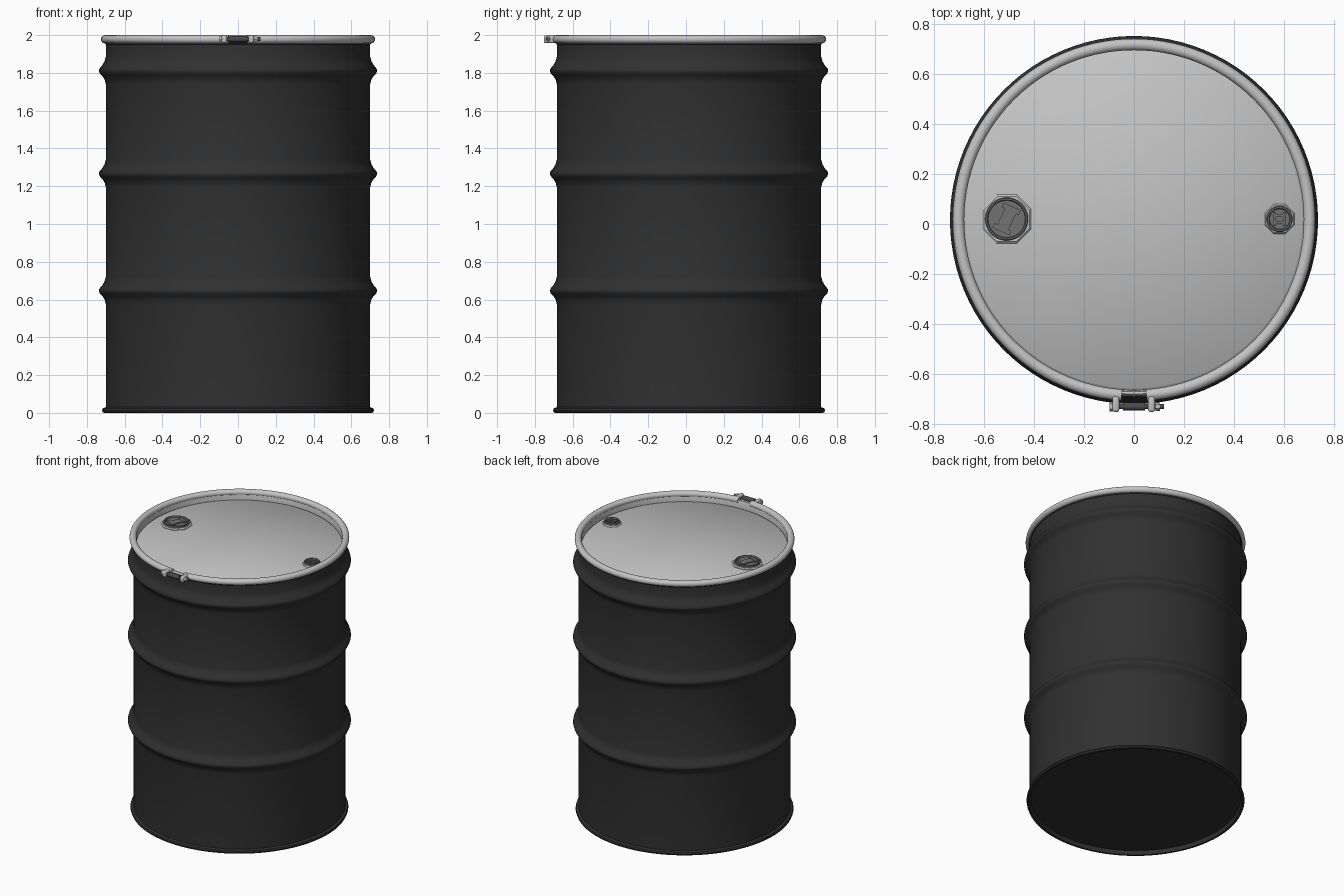
import bpy, bmesh
from math import pi, cos, sin, radians
from mathutils import Matrix, Vector

cube = bpy.data.objects.get("Cube")
if cube:
    bpy.data.objects.remove(cube, do_unlink=True)

CY = 0.016          # drum axis offset, balancing the clamp at the front
FLOOR = 1.935       # lid panel height


def material(name, rgb):
    m = bpy.data.materials.new(name)
    m.use_nodes = True
    m.diffuse_color = (*rgb, 1)
    bsdf = next(n for n in m.node_tree.nodes if n.type == 'BSDF_PRINCIPLED')
    bsdf.inputs["Base Color"].default_value = (*rgb, 1)
    return m


BLACK = material("black paint", (0.03, 0.03, 0.03))
GREY = material("light grey steel", (0.55, 0.55, 0.55))
PLUG = material("plug grey", (0.17, 0.17, 0.17))
BOLT = material("dark bolt steel", (0.07, 0.07, 0.07))


def finish(bm, name, mat, angle=40):
    bmesh.ops.recalc_face_normals(bm, faces=bm.faces)
    me = bpy.data.meshes.new(name)
    bm.to_mesh(me)
    bm.free()
    me.materials.append(mat)
    me.shade_smooth()
    me.set_sharp_from_angle(angle=radians(angle))
    ob = bpy.data.objects.new(name, me)
    bpy.context.collection.objects.link(ob)
    return ob


def lathe(name, profile, mat, centre=(0, CY), segs=96, angle=40):
    """Spin an (r, z) profile about a vertical axis."""
    bm = bmesh.new()
    vs = [bm.verts.new((r, 0, z)) for r, z in profile]
    edges = [bm.edges.new(p) for p in zip(vs, vs[1:])]
    bmesh.ops.spin(bm, geom=vs + edges, cent=(0, 0, 0), axis=(0, 0, 1),
                   angle=2 * pi, steps=segs, use_duplicate=False)
    bmesh.ops.remove_doubles(bm, verts=bm.verts, dist=1e-5)
    bmesh.ops.translate(bm, verts=bm.verts, vec=(*centre, 0))
    return finish(bm, name, mat, angle)


def rod(name, mat, x0, x1, y, z, r, segs=16):
    """Cylinder along x."""
    bm = bmesh.new()
    mtx = Matrix.Translation(((x0 + x1) / 2, y, z)) @ Matrix.Rotation(pi / 2, 4, 'Y')
    bmesh.ops.create_cone(bm, cap_ends=True, segments=segs, radius1=r, radius2=r,
                          depth=x1 - x0, matrix=mtx)
    return finish(bm, name, mat)


def box(name, mat, centre, size, turn=0, bevel=0.0):
    bm = bmesh.new()
    bmesh.ops.create_cube(bm, size=1)
    bmesh.ops.scale(bm, verts=bm.verts, vec=size)
    if bevel:
        bmesh.ops.bevel(bm, geom=bm.edges[:], offset=bevel, segments=3,
                        profile=0.5, affect='EDGES')
    bmesh.ops.transform(bm, verts=bm.verts,
                        matrix=Matrix.Translation(centre) @ Matrix.Rotation(turn, 4, 'Z'))
    return finish(bm, name, mat)


# Drum body with recessed bottom, bottom chime and three rolling hoops
RIB = [(-0.07, 0), (-0.045, 0.006), (-0.027, 0.018), (-0.012, 0.032), (0, 0.037),
       (0.012, 0.034), (0.03, 0.019), (0.05, 0.007), (0.075, 0)]
profile = [(0, 0.03), (0.693, 0.03), (0.70, 0.002), (0.707, 0), (0.716, 0.003),
           (0.72, 0.013), (0.716, 0.024), (0.70, 0.03)]
for hoop in (0.645, 1.265, 1.81):
    profile += [(0.70 + dr, hoop + dz) for dz, dr in RIB]
profile += [(0.70, 1.95), (0.71, 1.96), (0.71, 1.97), (0.70, 1.976)]
lathe("drum_body", profile, BLACK)

# Lid: flat panel, narrow groove, wall and rolled edge
lathe("lid", [(0, FLOOR), (0.672, FLOOR), (0.681, FLOOR - 0.008), (0.683, 1.975),
              (0.688, 1.985), (0.697, 1.987), (0.704, 1.978)], GREY, angle=50)

# Closing ring, open at the front where the clamp sits
bm = bmesh.new()
GAP, STEPS, SIDES = 0.07, 110, 16
loops = []
for i in range(STEPS + 1):
    a = -pi / 2 + GAP + (2 * pi - 2 * GAP) * i / STEPS
    loop = []
    for j in range(SIDES):
        t = 2 * pi * j / SIDES
        r = 0.703 + 0.023 * cos(t)
        loop.append(bm.verts.new((r * cos(a), CY + r * sin(a), 1.978 + 0.022 * sin(t))))
    loops.append(loop)
for p, q in zip(loops, loops[1:]):
    for j in range(SIDES):
        k = (j + 1) % SIDES
        bm.faces.new((p[j], p[k], q[k], q[j]))
bm.faces.new(loops[0])
bm.faces.new(loops[-1])
finish(bm, "closing_ring", GREY)

# Clamp lugs, bolt, sleeve and nuts
BY, BZ = -0.731, 1.979
for side, x in (("right", -0.073), ("left", 0.07)):
    box(f"clamp_lug_{side}", GREY, (x, -0.719, BZ), (0.028, 0.068, 0.042), bevel=0.01)
rod("clamp_bolt", BOLT, -0.095, 0.12, BY, BZ, 0.01)
rod("clamp_sleeve", BOLT, -0.045, 0.045, BY, BZ, 0.016)
rod("bolt_head", GREY, -0.099, -0.086, BY, BZ, 0.019, 6)
rod("bolt_nut", GREY, 0.086, 0.104, BY, BZ, 0.017, 6)


# Threaded plugs: octagonal flange with a recessed cap
def plug(name, x, y, flange, cap):
    lathe(f"{name}_flange", [(0, FLOOR + 0.01), (flange * 0.93, FLOOR + 0.01),
                             (flange, FLOOR + 0.004), (flange, FLOOR - 0.004)],
          GREY, (x, y), 8, 20).data.transform(
              Matrix.Translation((x, y, 0)) @ Matrix.Rotation(pi / 8, 4, 'Z')
              @ Matrix.Translation((-x, -y, 0)))
    rim = cap - 0.009
    lathe(f"{name}_cap", [(0, 1.948), (rim - 0.003, 1.948), (rim, 1.959),
                          (cap - 0.003, 1.959), (cap, 1.956), (cap, FLOOR)],
          PLUG, (x, y), 40)


plug("large_plug", -0.51, 0.02, 0.106, 0.086)
plug("small_plug", 0.583, 0.02, 0.064, 0.052)

# Wrench grips inside the caps
TURN = radians(-25)
box("large_plug_web", PLUG, (-0.51, 0.02, 1.951), (0.05, 0.09, 0.008), TURN)
for side in (-1, 1):
    off = Matrix.Rotation(TURN, 3, 'Z') @ Vector((0, side * 0.045, 0))
    box(f"large_plug_grip_{'back' if side > 0 else 'front'}", PLUG,
        (-0.51 + off.x, 0.02 + off.y, 1.953), (0.075, 0.02, 0.01), TURN)
    box(f"small_plug_grip_{'left' if side > 0 else 'right'}", PLUG,
        (0.583 + side * 0.02, 0.02, 1.953), (0.012, 0.056, 0.01))
    box(f"small_plug_bar_{'back' if side > 0 else 'front'}", PLUG,
        (0.583, 0.02 + side * 0.014, 1.951), (0.04, 0.01, 0.008))
